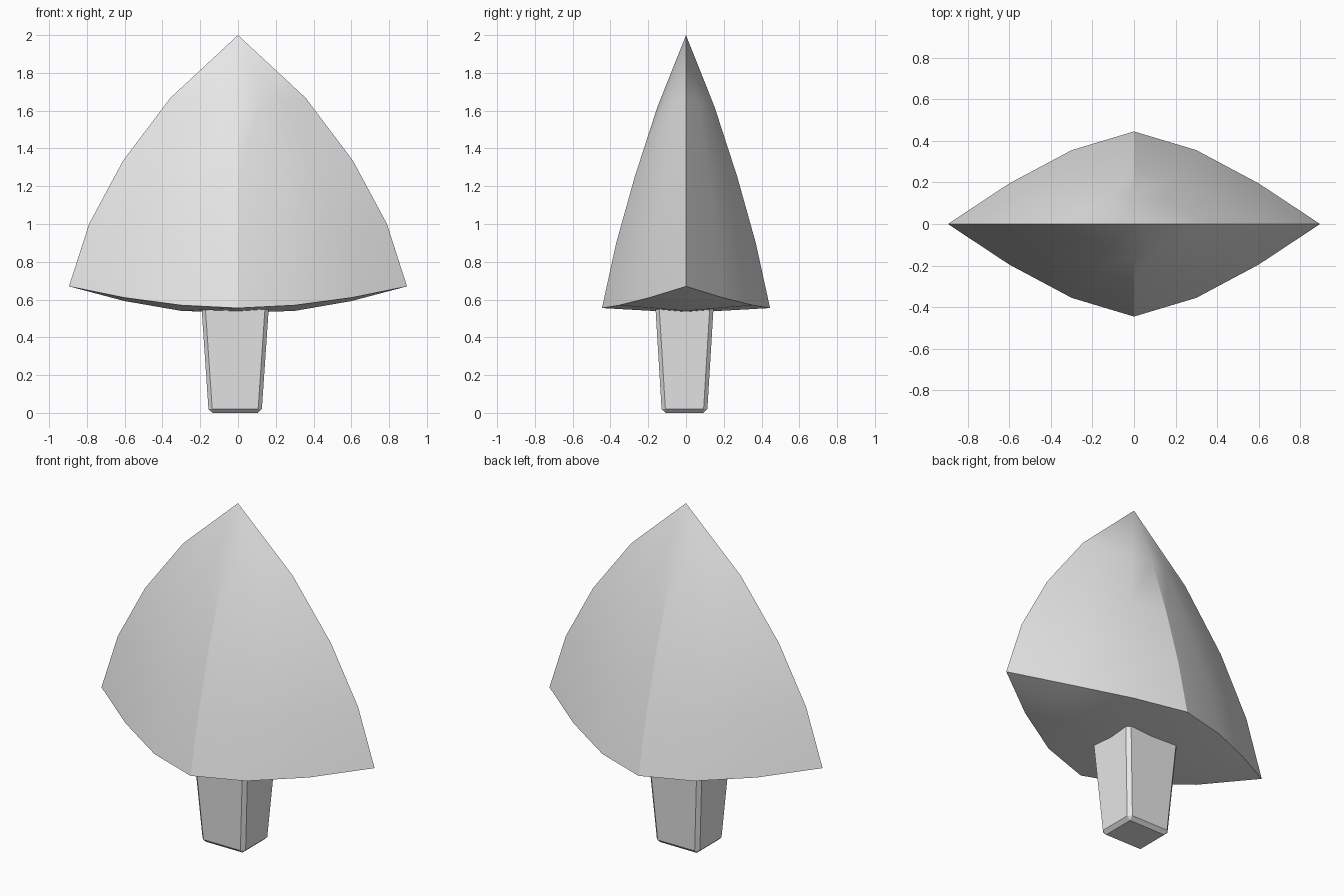
import bpy, bmesh, math

cube = bpy.data.objects.get("Cube")
if cube:
    bpy.data.objects.remove(cube)

grey = bpy.data.materials.new("light grey")
grey.use_nodes = True
grey.diffuse_color = (0.8, 0.8, 0.8, 1)
grey.node_tree.nodes["Principled BSDF"].inputs["Base Color"].default_value = grey.diffuse_color


def finish(bm, name):
    bmesh.ops.recalc_face_normals(bm, faces=bm.faces)
    mesh = bpy.data.meshes.new(name)
    bm.to_mesh(mesh)
    bm.free()
    mesh.materials.append(grey)
    obj = bpy.data.objects.new(name, mesh)
    bpy.context.collection.objects.link(obj)
    bpy.ops.object.select_all(action='DESELECT')
    bpy.context.view_layer.objects.active = obj
    obj.select_set(True)
    return obj


# Pointed crown: a lens-shaped rim lofted up to the apex
APEX = 2.0
rim = [(0, 0.445, 0.555), (0.3, 0.355, 0.57), (0.6, 0.195, 0.61), (0.895, 0, 0.67)]
# each level: width fraction, depth fraction, drop at the sides, drop at front and back
levels = [(0.4, 0.34, 0.25, 0.263), (0.68, 0.61, 0.5, 0.519),
          (0.88, 0.83, 0.75, 0.761), (1, 1, 1, 1)]

quarter = [(x, y, z, i / 3) for i, (x, y, z) in enumerate(rim)]
half = quarter + [(x, -y, z, b) for x, y, z, b in quarter[-2::-1]]
outline = half + [(-x, y, z, b) for x, y, z, b in half[-2:0:-1]]

bm = bmesh.new()
apex = bm.verts.new((0, 0, APEX))
rings = []
for w, d, side, mid in levels:
    rings.append([bm.verts.new((x * w, y * d, APEX - (APEX - z) * (mid + (side - mid) * b)))
                  for x, y, z, b in outline])
n = len(outline)
for i in range(n):
    j = (i + 1) % n
    bm.faces.new((apex, rings[0][i], rings[0][j]))
    for upper, lower in zip(rings, rings[1:]):
        bm.faces.new((upper[i], lower[i], lower[j], upper[j]))

# Shallow underside with a keel running from side to side
edge = rings[-1]
right_tip, left_tip = edge[3], edge[9]
keel = [left_tip] + [bm.verts.new((x, 0, z)) for x, z in
                     ((-0.6, 0.592), (-0.3, 0.54), (0, 0.53), (0.3, 0.54), (0.6, 0.592))] + [right_tip]
back = [edge[i % n] for i in range(9, 16)]
front = [edge[i] for i in range(9, 2, -1)]
for row in (back, front):
    for i in range(6):
        corners = [keel[i], row[i], row[i + 1], keel[i + 1]]
        bm.faces.new(list(dict.fromkeys(corners)))
crown = finish(bm, "crown")
bpy.ops.object.shade_smooth_by_angle(angle=math.radians(25))

# Tapered trunk with chamfered edges, set slightly off centre
bm = bmesh.new()
bmesh.ops.create_cube(bm, size=2)
for v in bm.verts:
    top = v.co.z > 0
    hx, hy = (0.185, 0.16) if top else (0.14, 0.12)
    v.co = (-0.015 + v.co.x * hx, -0.008 + v.co.y * hy, 0.66 if top else 0)
bmesh.ops.bevel(bm, geom=bm.edges[:], offset=0.02, segments=1, affect='EDGES')
finish(bm, "trunk")
